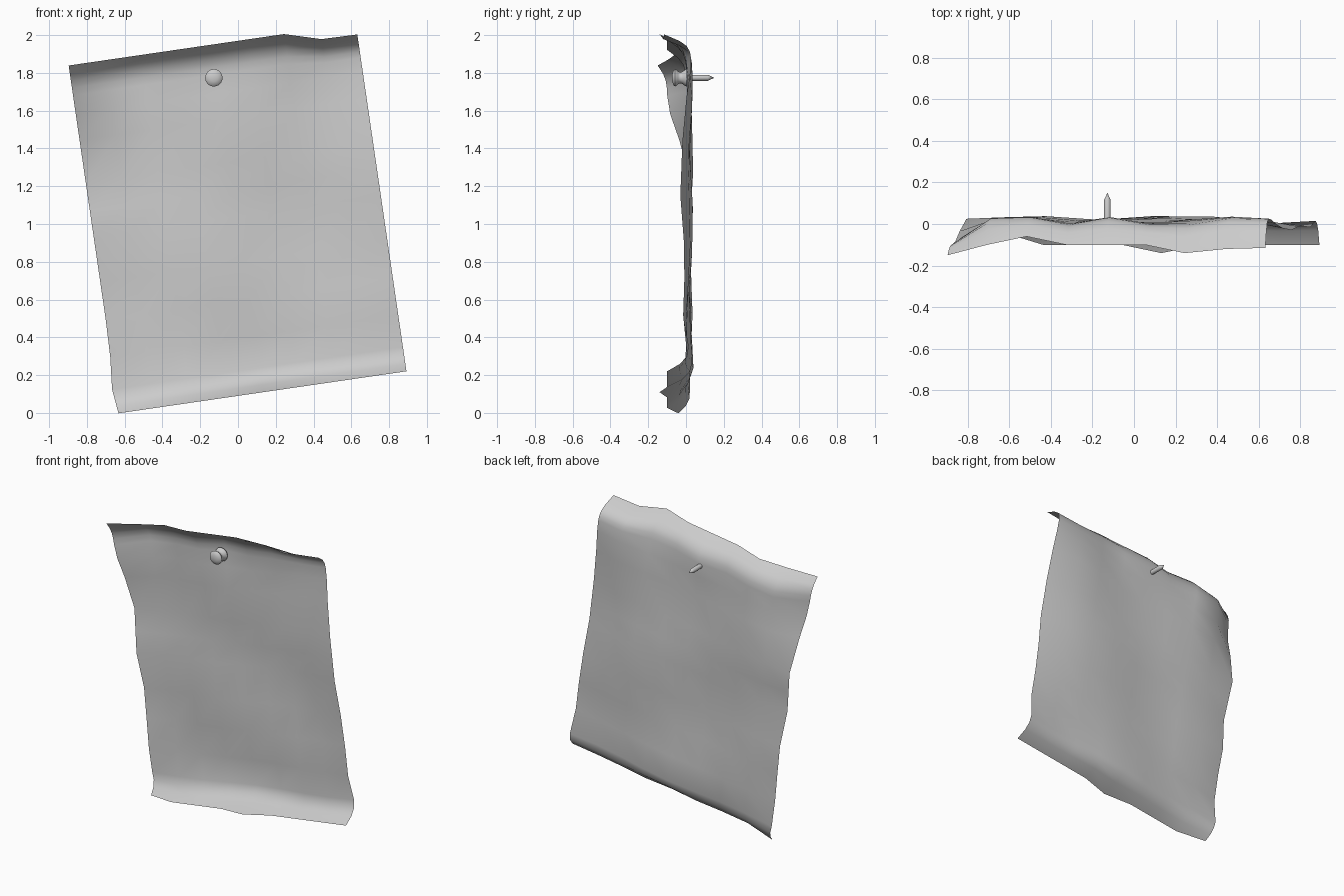
import bpy, bmesh, math

if "Cube" in bpy.data.objects:
    bpy.data.objects.remove(bpy.data.objects["Cube"])

TILT = math.radians(8.3)
WALL_Y = 0.04
HALF_W = 0.768
PIN = (-0.128, 1.774)


def lerp_profile(pts, x):
    """Piecewise linear lookup in a list of (x, value) pairs."""
    if x <= pts[0][0]:
        return pts[0][1]
    for (x0, v0), (x1, v1) in zip(pts, pts[1:]):
        if x <= x1:
            return v0 + (v1 - v0) * (x - x0) / (x1 - x0)
    return pts[-1][1]


def make_object(name, bm, angle):
    bmesh.ops.recalc_face_normals(bm, faces=bm.faces)
    me = bpy.data.meshes.new(name)
    bm.to_mesh(me)
    bm.free()
    ob = bpy.data.objects.new(name, me)
    bpy.context.collection.objects.link(ob)
    bpy.ops.object.select_all(action='DESELECT')
    ob.select_set(True)
    bpy.context.view_layer.objects.active = ob
    bpy.ops.object.shade_smooth_by_angle(angle=math.radians(angle))
    return ob


# Paper sheet: tilted grid, pressed flat to the wall, top and bottom curling forward
rows = [-0.9, -0.86, -0.82, -0.77, -0.6, -0.4, -0.2, 0.04, 0.18, 0.33, 0.56,
        0.7, 0.8, 0.84, 0.88, 0.915, 0.96]
top_y = [-0.15, -0.10, -0.06, -0.10, -0.10, -0.10, -0.14, -0.12, -0.115]
crest_y = [-0.10, 0.03, 0.035, 0.0, 0.035, 0.0, 0.0, 0.03, 0.025]
bottom_y = [-0.04, -0.10, -0.10, -0.10, -0.14, -0.10, -0.10, -0.10, -0.10]
top_dip = [0, 0, 0, 0, 0, 0, 0, 0.055, 0.058]
top_curl = [(0, 1), (0.045, 0.42), (0.08, 0.15), (0.12, 0.03), (0.16, 0)]
bottom_curl = [(0, 1), (0.04, 0.4), (0.08, 0.1), (0.13, 0)]
left_edge = [(-0.78, 0.025), (-0.71, -0.005), (-0.49, 0), (-0.2, 0.02), (0.04, -0.012),
             (0.33, 0.025), (0.56, -0.035), (0.72, -0.075), (0.82, -0.1)]
right_edge = [(-0.77, 0.015), (-0.6, -0.015), (-0.29, -0.005), (0.04, -0.03),
              (0.36, -0.018), (0.6, 0.006), (0.8, 0.03)]
left_out = [(-0.9, 0.005), (-0.77, 0.02), (-0.6, 0.005), (-0.4, 0)]
crest_blend = [(0.6, 0), (0.82, 1)]

bm = bmesh.new()
grid = []
for t in rows:
    line = []
    for i in range(9):
        s = -HALF_W + 2 * HALF_W * i / 8
        # soft wrinkles across the sheet, with its own line along each side edge
        y = 0.02 + 0.02 * math.sin(5.5 * s + 2.2 * t) * math.cos(4.6 * t - 1.5 * s + 0.6)
        if i == 0:
            y = lerp_profile(left_edge, t)
            s -= lerp_profile(left_out, t)
        elif i == 8:
            y = lerp_profile(right_edge, t)
        b = lerp_profile(crest_blend, t)
        y = min(WALL_Y, y + b * (crest_y[i] - y))
        f = lerp_profile(top_curl, 0.96 - t)
        g = lerp_profile(bottom_curl, t + 0.9)
        y += f * (top_y[i] - y) + g * (bottom_y[i] - y)
        h = t - top_dip[i] * max(0, (t - 0.7) / 0.26)
        x = s * math.cos(TILT) - h * math.sin(TILT) + 0.002
        z = 1 + s * math.sin(TILT) + h * math.cos(TILT)
        line.append(bm.verts.new((x, y, z)))
    grid.append(line)
for a, b in zip(grid, grid[1:]):
    for i in range(8):
        bm.faces.new((a[i], a[i + 1], b[i + 1], b[i]))
make_object("paper_sheet", bm, 80)


def lathe_y(name, profile, center, sides, angle):
    """Revolve (y, radius) points around an axis along y."""
    bm = bmesh.new()
    cx, cz = center
    rings = []
    for y, r in profile:
        if r == 0:
            rings.append([bm.verts.new((cx, y, cz))] * sides)
        else:
            rings.append([bm.verts.new((cx + r * math.cos(2 * math.pi * k / sides), y,
                                        cz + r * math.sin(2 * math.pi * k / sides)))
                          for k in range(sides)])
    for a, b in zip(rings, rings[1:]):
        for k in range(sides):
            j = (k + 1) % sides
            bm.faces.new(list(dict.fromkeys((a[k], a[j], b[j], b[k]))))
    return make_object(name, bm, angle)


# Push pin: spool-shaped head and pointed needle
lathe_y("pin_head", [(-0.075, 0), (-0.073, 0.02), (-0.067, 0.038), (-0.058, 0.046),
                     (-0.05, 0.043), (-0.042, 0.034), (-0.03, 0.029), (-0.018, 0.033),
                     (-0.006, 0.042), (0.002, 0.046), (0.01, 0.042), (0.014, 0)],
        PIN, 24, 50)
lathe_y("pin_needle", [(0.0, 0), (0.0, 0.016), (0.115, 0.016), (0.15, 0)], PIN, 12, 40)
